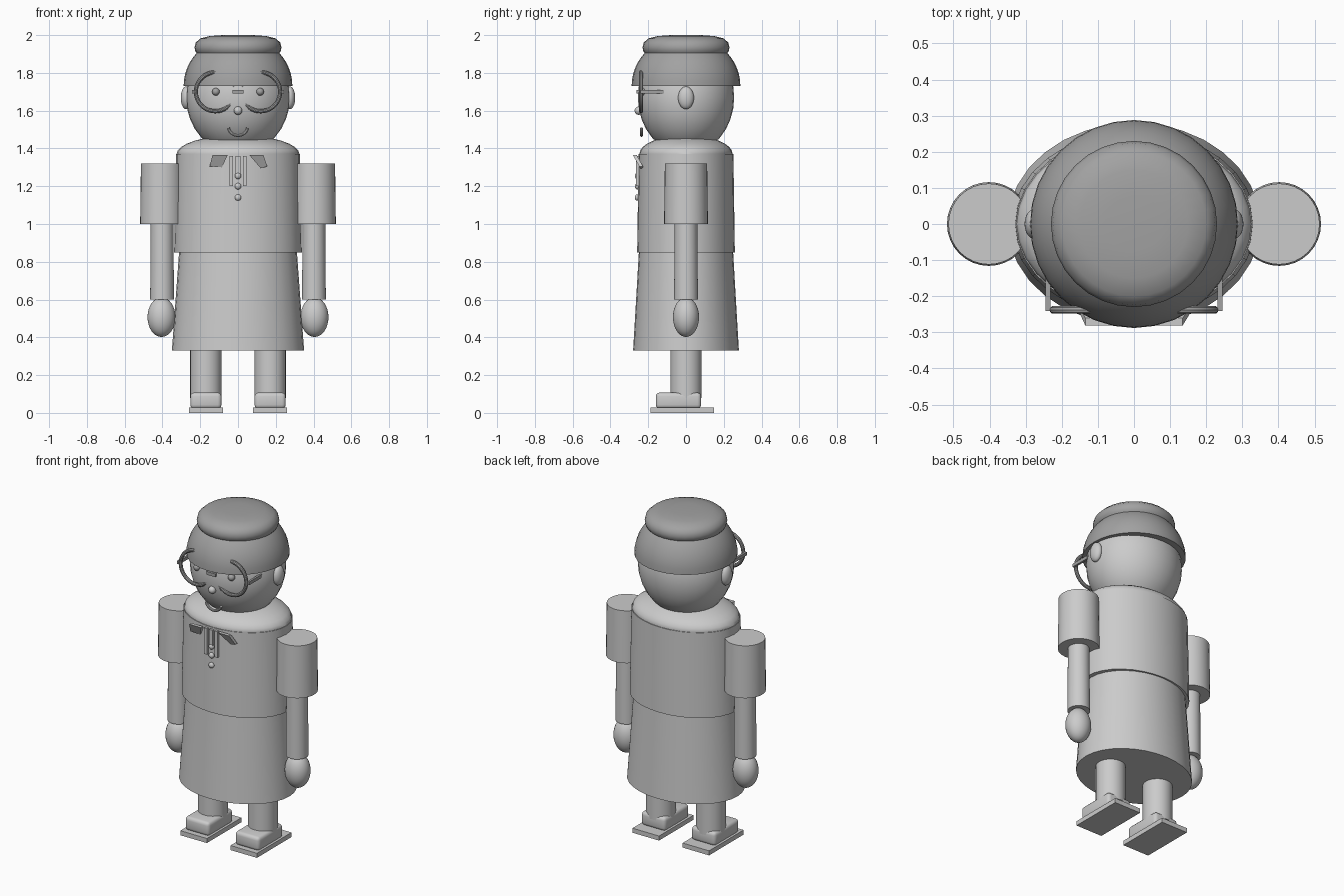
import bpy, bmesh, math
from mathutils import Matrix, Vector

cube = bpy.data.objects.get("Cube")
if cube:
    bpy.data.objects.remove(cube, do_unlink=True)


def material(name, value):
    m = bpy.data.materials.new(name)
    m.use_nodes = True
    colour = (value, value, value, 1)
    m.diffuse_color = colour
    m.node_tree.nodes["Principled BSDF"].inputs["Base Color"].default_value = colour
    return m


LIGHT = material("light grey", 0.6)
DARK = material("hat grey", 0.36)


def finish(name, bm, mat=LIGHT, smooth=True):
    bmesh.ops.recalc_face_normals(bm, faces=bm.faces)
    mesh = bpy.data.meshes.new(name)
    bm.to_mesh(mesh)
    bm.free()
    mesh.materials.append(mat)
    ob = bpy.data.objects.new(name, mesh)
    bpy.context.collection.objects.link(ob)
    if smooth:
        bpy.ops.object.select_all(action="DESELECT")
        ob.select_set(True)
        bpy.context.view_layer.objects.active = ob
        bpy.ops.object.shade_smooth_by_angle(angle=math.radians(35))
    return ob


def lathe(name, profile, centre=(0, 0), y_scale=1, mat=LIGHT, segments=32):
    """Closed turned solid from (radius, height) pairs, bottom to top."""
    bm = bmesh.new()
    rings = []
    for r, z in profile:
        ring = []
        for i in range(segments):
            a = math.tau * i / segments
            ring.append(bm.verts.new((centre[0] + r * math.cos(a),
                                      centre[1] + r * y_scale * math.sin(a), z)))
        rings.append(ring)
    for low, high in zip(rings, rings[1:]):
        for i in range(segments):
            j = (i + 1) % segments
            bm.faces.new((low[i], low[j], high[j], high[i]))
    bm.faces.new(rings[0])
    bm.faces.new(rings[-1])
    return finish(name, bm, mat)


def ball(name, centre, radii, mat=LIGHT):
    bm = bmesh.new()
    place = Matrix.Translation(centre) @ Matrix.Diagonal((*radii, 1))
    bmesh.ops.create_uvsphere(bm, u_segments=32, v_segments=16, radius=1, matrix=place)
    return finish(name, bm, mat)


def box(name, centre, size, bevel=0, mat=LIGHT):
    bm = bmesh.new()
    place = Matrix.Translation(centre) @ Matrix.Diagonal((*size, 1))
    bmesh.ops.create_cube(bm, size=1, matrix=place)
    if bevel:
        bmesh.ops.bevel(bm, geom=bm.edges[:], offset=bevel, segments=3,
                        profile=0.5, affect="EDGES")
    return finish(name, bm, mat)


def arc(name, centre, radius, thick, start=0, end=360, mat=LIGHT):
    """Round tube bent along an arc that faces the front."""
    bm = bmesh.new()
    closed = end - start == 360
    steps, sides = 40, 10
    rings = []
    for i in range(steps if closed else steps + 1):
        a = math.radians(start + (end - start) * i / steps)
        out = Vector((math.cos(a), 0, math.sin(a)))
        ring = []
        for k in range(sides):
            b = math.tau * k / sides
            p = Vector(centre) + out * (radius + thick * math.cos(b))
            p.y += thick * math.sin(b)
            ring.append(bm.verts.new(p))
        rings.append(ring)
    pairs = list(zip(rings, rings[1:]))
    if closed:
        pairs.append((rings[-1], rings[0]))
    else:
        bm.faces.new(rings[0])
        bm.faces.new(rings[-1])
    for p, q in pairs:
        for k in range(sides):
            n = (k + 1) % sides
            bm.faces.new((p[k], p[n], q[n], q[k]))
    return finish(name, bm, mat)


def collar_flap(name, corners):
    """Leaning plate whose top edge stands away from the chest."""
    bm = bmesh.new()
    front, back = [], []
    for x, z in corners:
        y = -0.235 - 0.55 * (z - 1.30)
        front.append(bm.verts.new((x, y - 0.01, z)))
        back.append(bm.verts.new((x, y + 0.01, z)))
    bm.faces.new(front)
    bm.faces.new(back)
    for i in range(4):
        j = (i + 1) % 4
        bm.faces.new((front[i], front[j], back[j], back[i]))
    return finish(name, bm, smooth=False)


# Clothes and shoulders
lathe("skirt", [(0.35, 0.33), (0.312, 0.85)], y_scale=0.8)
lathe("torso", [(0.338, 0.85), (0.328, 1.37)], y_scale=0.765)
ball("shoulder_dome", (0, 0, 1.37), (0.325, 0.247, 0.1))

# Arms and legs, both sides
for side, s in (("left", 1), ("right", -1)):
    arm = (0.402 * s, 0)
    leg = (0.17 * s, 0)
    lathe(side + "_sleeve", [(0.116, 1.0), (0.112, 1.32)], arm)
    lathe(side + "_forearm", [(0.063, 0.6), (0.06, 1.01)], arm)
    ball(side + "_hand", (0.405 * s, 0, 0.507), (0.074, 0.069, 0.105))
    lathe(side + "_leg", [(0.083, 0.08), (0.083, 0.4)], leg)
    box(side + "_shoe", (0.17 * s, -0.04, 0.065), (0.165, 0.24, 0.085), 0.02)
    box(side + "_sole", (0.17 * s, -0.02, 0.014), (0.18, 0.335, 0.028))

# Head and face
ball("head", (0, 0, 1.67), (0.275, 0.255, 0.3))
ball("nose", (0, -0.25, 1.6), (0.022, 0.022, 0.022))
arc("mouth", (0, -0.236, 1.522), 0.053, 0.008, 195, 345)
for side, s in (("left", 1), ("right", -1)):
    ball(side + "_ear", (0.275 * s, 0, 1.668), (0.028, 0.042, 0.06))
    ball(side + "_eye", (0.117 * s, -0.23, 1.7), (0.02, 0.02, 0.02), DARK)
    arc(side + "_spectacle_rim", (0.12 * s, -0.238, 1.7), 0.103, 0.011, mat=DARK)
    box(side + "_spectacle_arm", (0.238 * s, -0.178, 1.7), (0.013, 0.125, 0.02), mat=DARK)
box("spectacle_bridge", (0, -0.25, 1.7), (0.06, 0.025, 0.02), mat=DARK)

# Hat: half-dome band and puffed crown
dome = [(0.288 * math.cos(a), 1.73 + 0.27 * math.sin(a))
        for a in (math.radians(d) for d in range(0, 85, 7))]
lathe("hat_band", dome, mat=DARK)
lathe("hat_crown", [(0.215, 1.9), (0.226, 1.915), (0.23, 1.935), (0.224, 1.96),
                    (0.2, 1.982), (0.15, 1.995), (0.08, 2.0)], mat=DARK)

# Collar, neck ribbons and buttons
collar_flap("right_collar", [(-0.135, 1.365), (-0.055, 1.365), (-0.085, 1.3), (-0.15, 1.305)])
collar_flap("left_collar", [(0.06, 1.365), (0.135, 1.365), (0.155, 1.305), (0.12, 1.295)])
for side, s in (("left", 1), ("right", -1)):
    box(side + "_ribbon", (0.036 * s, -0.253, 1.28), (0.02, 0.022, 0.16))
box("middle_ribbon", (0, -0.253, 1.31), (0.025, 0.022, 0.1))
for i, z in enumerate((1.255, 1.2, 1.14)):
    ball(f"button_{i + 1}", (0, -0.257, z), (0.017, 0.014, 0.017))
